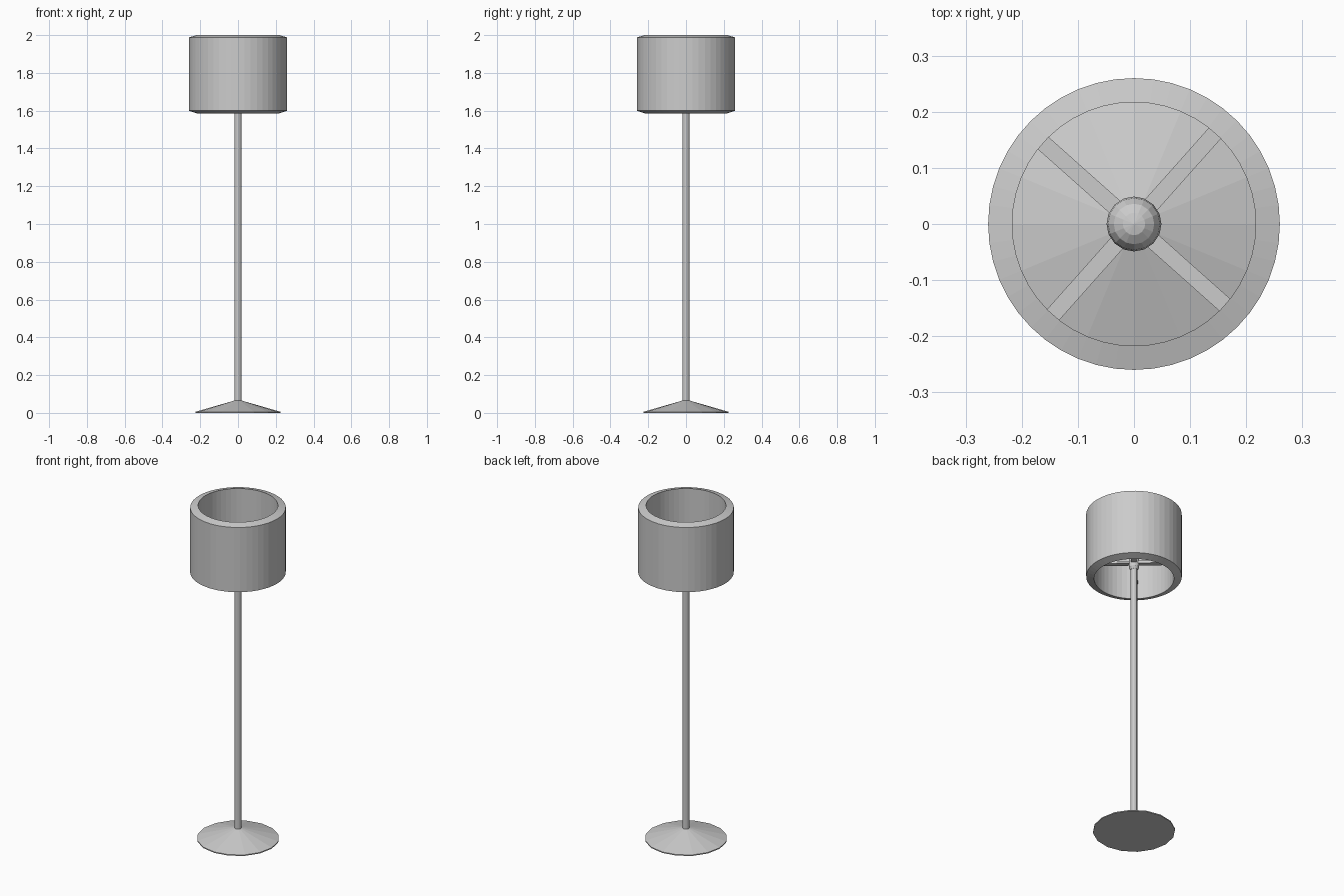
import bpy, bmesh, math
from mathutils import Matrix

if "Cube" in bpy.data.objects:
    bpy.data.objects.remove(bpy.data.objects["Cube"])


def lathe(name, profile, sides, closed=False):
    """Revolve an (r, z) profile around z; r = 0 makes a pole point."""
    bm = bmesh.new()
    verts = [bm.verts.new((r, 0, z)) for r, z in profile]
    edges = [bm.edges.new(p) for p in zip(verts, verts[1:])]
    if closed:
        edges.append(bm.edges.new((verts[-1], verts[0])))
    bmesh.ops.spin(bm, geom=verts + edges, cent=(0, 0, 0), axis=(0, 0, 1),
                   angle=math.tau, steps=sides, use_duplicate=False)
    bmesh.ops.remove_doubles(bm, verts=bm.verts, dist=1e-4)
    bmesh.ops.recalc_face_normals(bm, faces=bm.faces)
    return finish(name, bm)


def finish(name, bm):
    mesh = bpy.data.meshes.new(name)
    bm.to_mesh(mesh)
    bm.free()
    obj = bpy.data.objects.new(name, mesh)
    bpy.context.collection.objects.link(obj)
    return obj


# Shallow cone foot
lathe("base", [(0, 0), (0.224, 0), (0.224, 0.006), (0.02, 0.065), (0, 0.065)], 16)

# Slim pole
lathe("pole", [(0, 0.05), (0.018, 0.05), (0.018, 1.66), (0, 1.66)], 12)

# Socket at the top of the pole
lathe("socket", [(0, 1.64), (0.02, 1.64), (0.028, 1.655), (0.028, 1.715), (0, 1.715)], 16)

# Pear-shaped bulb
lathe("bulb", [(0, 1.70), (0.024, 1.70), (0.028, 1.725), (0.043, 1.755), (0.049, 1.78),
               (0.046, 1.80), (0.036, 1.818), (0.02, 1.829), (0, 1.833)], 16)

# Thick drum shade with sloping rims
lathe("shade", [(0.26, 1.60), (0.26, 1.988), (0.217, 2.0), (0.217, 1.585)], 48, closed=True)

# Four flat spokes joining socket and shade
for i in range(4):
    bm = bmesh.new()
    bmesh.ops.create_cube(bm, size=1, matrix=Matrix.Rotation(math.radians(48.3 + 90 * i), 4, 'Z')
                          @ Matrix.Translation((0.121, 0, 1.683))
                          @ Matrix.Diagonal((0.202, 0.029, 0.014, 1)))
    finish(f"spoke_{i + 1}", bm)
